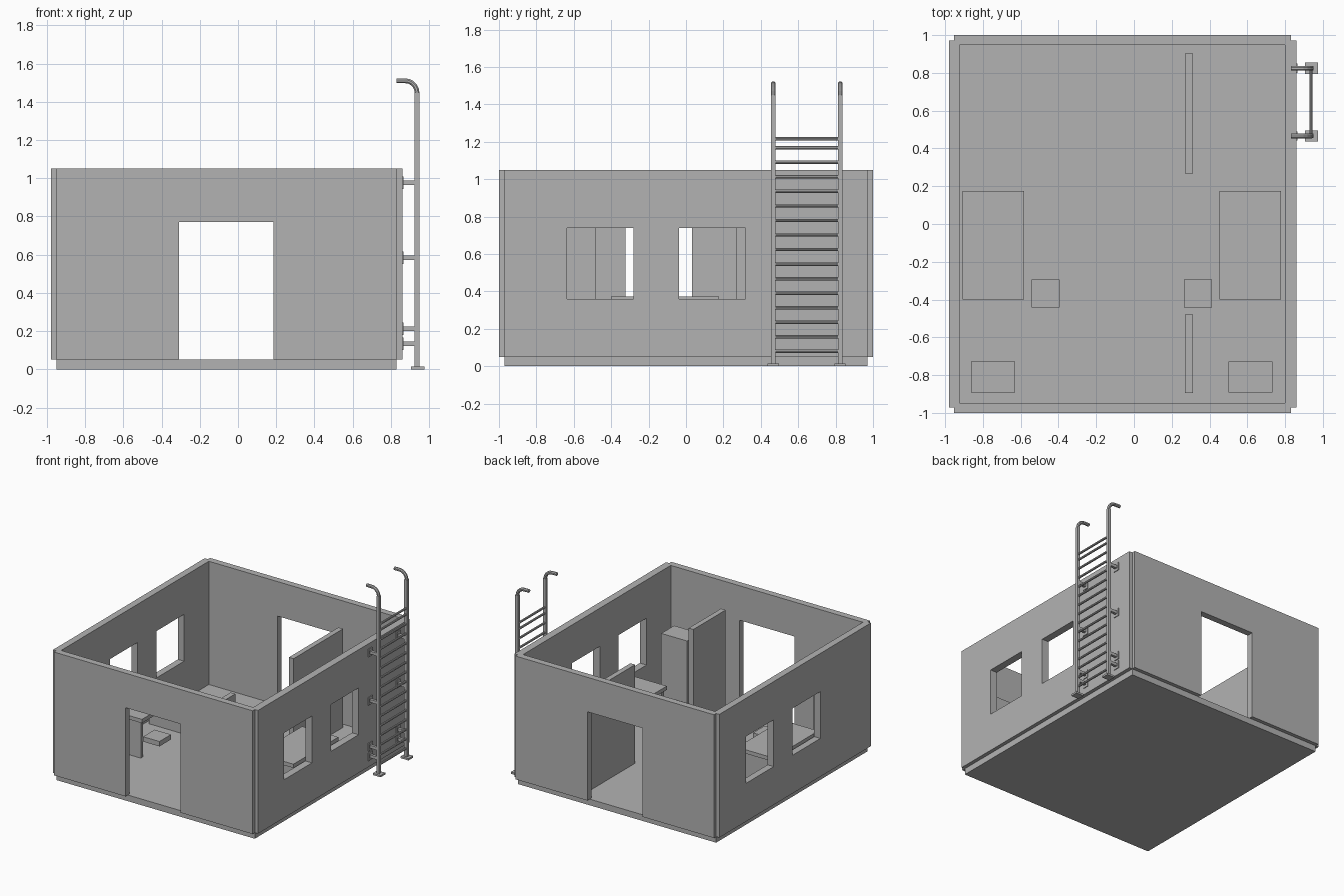
import bpy
import bmesh
import math
from mathutils import Matrix, Vector

cube = bpy.data.objects.get("Cube")
if cube:
    bpy.data.objects.remove(cube, do_unlink=True)

# Single colour
grey = bpy.data.materials.new("concrete_grey")
grey.use_nodes = True
colour = (0.45, 0.45, 0.45, 1)
grey.diffuse_color = colour
grey.node_tree.nodes["Principled BSDF"].inputs["Base Color"].default_value = colour


def finish(name, bm):
    bmesh.ops.recalc_face_normals(bm, faces=bm.faces)
    mesh = bpy.data.meshes.new(name)
    bm.to_mesh(mesh)
    bm.free()
    mesh.materials.append(grey)
    obj = bpy.data.objects.new(name, mesh)
    bpy.context.scene.collection.objects.link(obj)
    return obj


def box(name, xs, ys, zs):
    bm = bmesh.new()
    bmesh.ops.create_cube(bm, size=1)
    lo, hi = (Vector(p) for p in zip(xs, ys, zs))
    for v in bm.verts:
        v.co = (lo + hi) / 2 + v.co * (hi - lo)
    return finish(name, bm)


def cut(target, xs, ys, zs):
    cutter = box("cutter", xs, ys, zs)
    cutter.hide_render = True
    mod = target.modifiers.new("cut", "BOOLEAN")
    mod.operation = "DIFFERENCE"
    mod.solver = "EXACT"
    mod.object = cutter
    bpy.context.view_layer.objects.active = target
    bpy.ops.object.modifier_apply(modifier=mod.name)
    bpy.data.objects.remove(cutter, do_unlink=True)


def tube(name, path, radius, sides=8):
    # Sweep a ring along a path lying in the plane y = constant
    bm = bmesh.new()
    rings = []
    for i, p in enumerate(path):
        d = (path[min(i + 1, len(path) - 1)] - path[max(i - 1, 0)]).normalized()
        across = Vector((0, 1, 0))
        up = d.cross(across)
        angles = [math.tau * (k + 0.5) / sides for k in range(sides)]
        rings.append([bm.verts.new(p + radius * (math.cos(a) * across + math.sin(a) * up))
                      for a in angles])
    for a, b in zip(rings, rings[1:]):
        for k in range(sides):
            n = (k + 1) % sides
            bm.faces.new((a[k], a[n], b[n], b[k]))
    bm.faces.new(rings[0])
    bm.faces.new(rings[-1])
    return finish(name, bm)


MID = -0.06          # centre line of the room
FLOOR, TOP = 0.05, 1.05

# Floor slab
box("floor_slab", (-0.95, 0.83), (-0.97, 0.97), (0, FLOOR))

# Wall ring: outline with notched corners, hollowed out
bm = bmesh.new()
w, d, n = 0.92, 1.0, 0.028
outline = []
for sx, sy in ((1, 1), (-1, 1), (-1, -1), (1, -1)):
    corner = [(w, d - n), (w - n, d - n), (w - n, d)]
    if sx * sy < 0:
        corner.reverse()
    outline += [(MID + sx * x, sy * y) for x, y in corner]
base = bm.faces.new([bm.verts.new((x, y, FLOOR)) for x, y in outline])
side = bmesh.ops.extrude_face_region(bm, geom=[base])
bmesh.ops.translate(bm, vec=(0, 0, TOP - FLOOR),
                    verts=[g for g in side["geom"] if isinstance(g, bmesh.types.BMVert)])
walls = finish("walls", bm)
cut(walls, (-0.925, 0.80), (-0.947, 0.947), (-0.1, 1.2))

# Doorways front and back, windows on both sides
cut(walls, (-0.31, 0.185), (-1.2, 1.2), (-0.1, 0.77))
for y in (-0.458, 0.14):
    cut(walls, (0.7, 1.0), (y - 0.178, y + 0.178), (0.36, 0.74))
    cut(walls, (-1.1, -0.8), (-y - 0.183, -y + 0.172), (0.36, 0.74))

# Interior partitions
box("back_partition", (0.27, 0.312), (0.267, 0.902), (FLOOR, 0.85))
box("front_partition", (0.27, 0.312), (-0.895, -0.48), (FLOOR, 0.85))


# Furniture, mirrored about the room centre
def mirrored_box(name, xs, ys, zs):
    centre = -0.065
    for label, s in (("left", 1), ("right", -1)):
        box(label + "_" + name, sorted(centre + s * x for x in xs), ys, zs)


mirrored_box("cabinet", (0.565, 0.797), (-0.893, -0.728), (FLOOR, 0.6))
mirrored_box("desk_top", (0.517, 0.843), (-0.4, 0.176), (0.342, 0.373))
for name, y in (("front", -0.375), ("back", 0.15)):
    mirrored_box("desk_" + name + "_panel", (0.535, 0.83), (y - 0.015, y + 0.015),
                 (FLOOR, 0.342))
mirrored_box("seat", (0.33, 0.477), (-0.443, -0.295), (0.22, 0.26))

# Ladder rails with feet, curved handles and wall brackets
RAIL_X, RAILS = 0.937, (0.466, 0.824)
for label, y in zip(("front", "back"), RAILS):
    box(label + "_ladder_foot", (0.905, 0.975), (y - 0.03, y + 0.03), (0, 0.015))
    box(label + "_ladder_rail", (RAIL_X - 0.013, RAIL_X + 0.013),
        (y - 0.012, y + 0.012), (0.015, 1.45))
    r = 0.062
    arc = [Vector((RAIL_X - r + r * math.cos(t), y, 1.448 + r * math.sin(t)))
           for t in (math.pi / 2 * k / 5 for k in range(6))]
    tube(label + "_ladder_handle", arc + [Vector((0.83, y, 1.448 + r))], 0.0135)
    for z in (0.134, 0.212, 0.584, 0.976):
        box(label + "_bracket", (0.858, 0.926), (y - 0.011, y + 0.011), (z - 0.012, z + 0.012))
        h = 0.032
        box(label + "_bracket_plate", (0.858, 0.866), (y - 0.025, y + 0.025), (z - h, z + h))

# Ladder rungs
for z in [0.08 + 0.0777 * k for k in range(15)] + [1.217]:
    bm = bmesh.new()
    bmesh.ops.create_cone(bm, cap_ends=True, segments=8, radius1=0.009, radius2=0.009,
                          depth=RAILS[1] - RAILS[0])
    bm.transform(Matrix.Translation((RAIL_X, sum(RAILS) / 2, z))
                 @ Matrix.Rotation(math.pi / 2, 4, "X"))
    finish("ladder_rung", bm)
